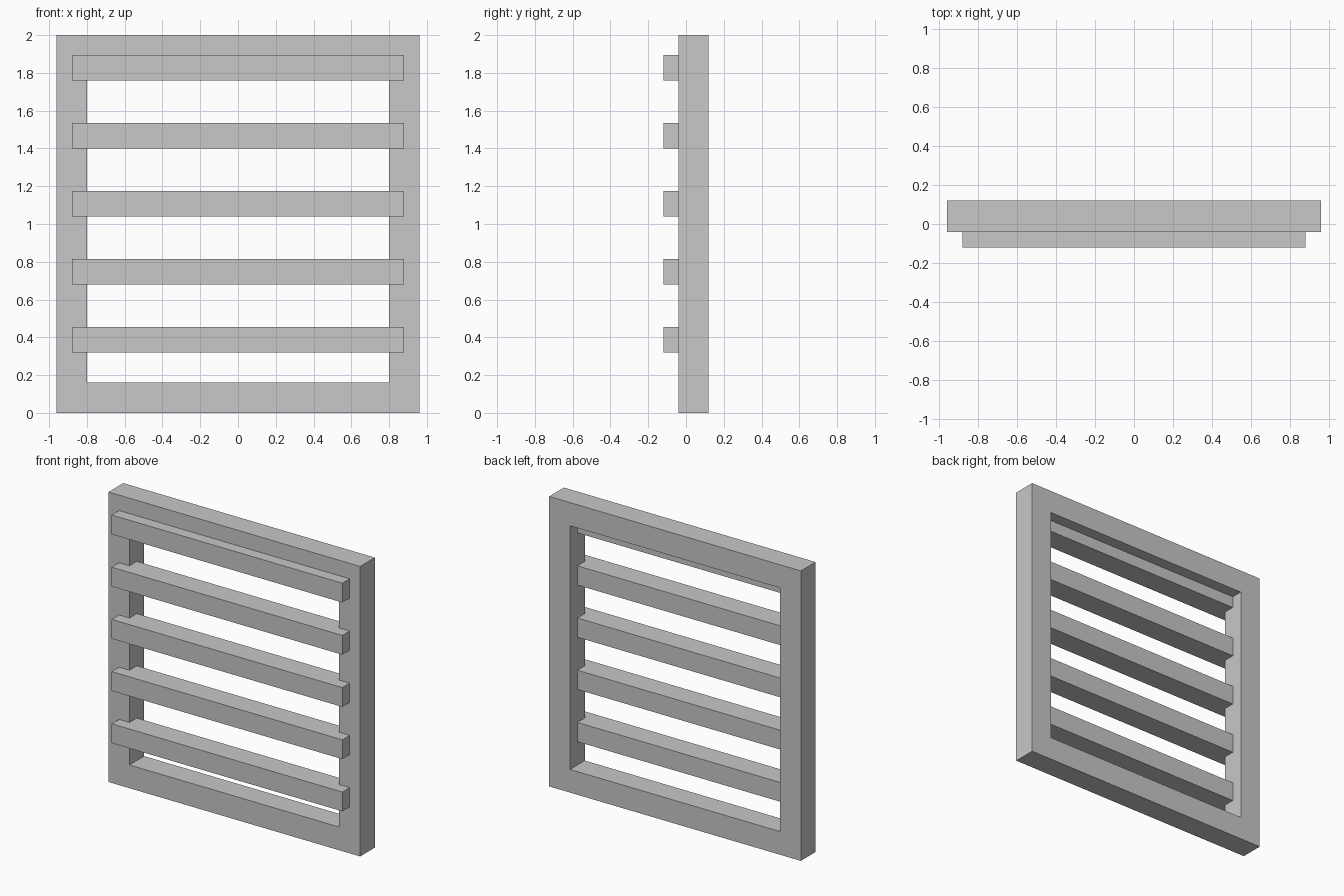
import bpy
import bmesh
from mathutils import Matrix, Vector

default_cube = bpy.data.objects.get("Cube")
if default_cube:
    bpy.data.objects.remove(default_cube, do_unlink=True)

WIDTH, HEIGHT, BORDER = 1.92, 2.0, 0.16
FRAME_FRONT, FRAME_BACK = -0.04, 0.12
SLAT_FRONT, SLAT_BACK = -0.12, 0.04
SLAT_WIDTH, SLAT_HEIGHT = 1.76, 0.133
SLAT_COUNT, FIRST_Z, PITCH = 5, 0.387, 0.36

grey = bpy.data.materials.new("light_grey")
grey.use_nodes = True
grey.diffuse_color = (0.58, 0.58, 0.58, 1)
grey.node_tree.nodes["Principled BSDF"].inputs["Base Color"].default_value = grey.diffuse_color


def add_object(name, bm):
    bmesh.ops.recalc_face_normals(bm, faces=bm.faces)
    mesh = bpy.data.meshes.new(name)
    bm.to_mesh(mesh)
    bm.free()
    mesh.materials.append(grey)
    obj = bpy.data.objects.new(name, mesh)
    bpy.context.collection.objects.link(obj)


# Frame: a rectangle inset to a ring, then extruded to its depth
bm = bmesh.new()
half = WIDTH / 2
corners = [(-half, 0), (half, 0), (half, HEIGHT), (-half, HEIGHT)]
panel = bm.faces.new([bm.verts.new((x, FRAME_FRONT, z)) for x, z in corners])
bm.normal_update()
bmesh.ops.inset_region(bm, faces=[panel], thickness=BORDER, use_boundary=True, use_even_offset=True)
bmesh.ops.delete(bm, geom=[panel], context="FACES")
ring = bmesh.ops.extrude_face_region(bm, geom=bm.faces[:], use_keep_orig=True)
back_verts = [v for v in ring["geom"] if isinstance(v, bmesh.types.BMVert)]
bmesh.ops.translate(bm, verts=back_verts, vec=(0, FRAME_BACK - FRAME_FRONT, 0))
add_object("frame", bm)

# Slats: evenly spaced bars let halfway into the front of the frame
for i in range(SLAT_COUNT):
    bm = bmesh.new()
    place = Matrix.Translation((0, (SLAT_FRONT + SLAT_BACK) / 2, FIRST_Z + i * PITCH))
    size = Matrix.Diagonal(Vector((SLAT_WIDTH, SLAT_BACK - SLAT_FRONT, SLAT_HEIGHT, 1)))
    bmesh.ops.create_cube(bm, size=1, matrix=place @ size)
    add_object(f"slat_{i + 1}", bm)
